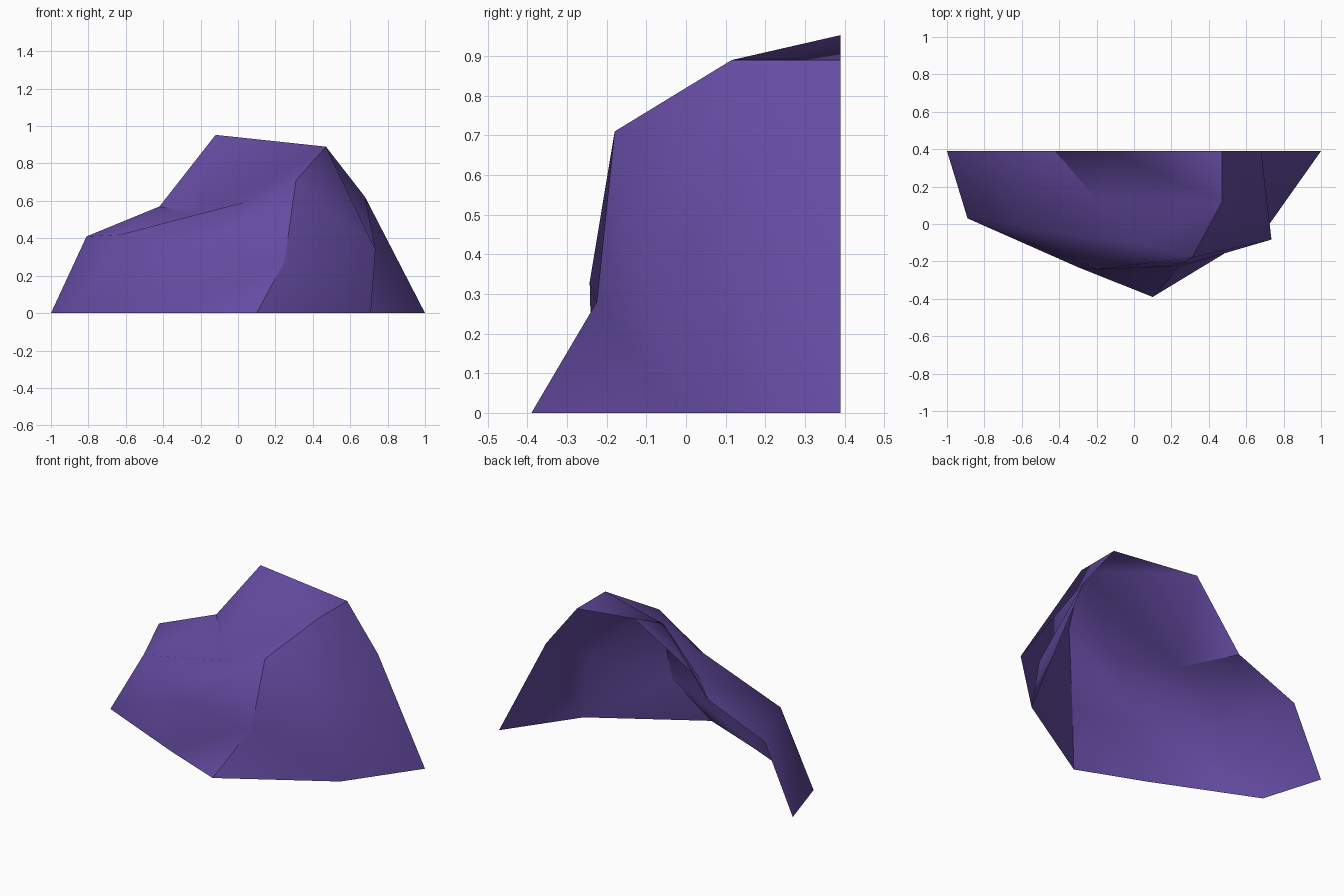
import bpy
import bmesh

if "Cube" in bpy.data.objects:
    bpy.data.objects.remove(bpy.data.objects["Cube"])

# Single flat purple stone colour
stone = bpy.data.materials.new("purple_stone")
stone.diffuse_color = (0.13, 0.071, 0.36, 1.0)
stone.use_nodes = True
stone.node_tree.nodes["Principled BSDF"].inputs["Base Color"].default_value = stone.diffuse_color

# Outlines of the cliff shell, each running from back left round the front to back right
ground = [(-1, .39, 0), (-.89, .03, 0), (-.29, -.235, 0),
          (.10, -.39, 0), (.71, -.02, 0), (1, .39, 0)]
shoulder = [(-.81, .39, .41), (-.63, -.02, .42), (-.20, -.243, .33),
            (.25, -.225, .28), (.735, -.083, .34), (.68, .39, .62)]

bm = bmesh.new()
lower = [bm.verts.new(p) for p in ground]
upper = [bm.verts.new(p) for p in shoulder]

# Steep rock walls between ground and shoulder; the front ones fold along a diagonal
for n in range(len(lower) - 1):
    a, b, c, d = lower[n], lower[n + 1], upper[n + 1], upper[n]
    if n == 2:
        walls = [(a, b, c), (a, c, d)]
    elif n == 3:
        walls = [(a, b, d), (b, c, d)]
    else:
        walls = [(a, b, c, d)]
    for wall in walls:
        bm.faces.new(wall)

# Crown: saddle, valley, front brow and the high peak
left_back, left, front, ridge, right, right_back = upper
saddle = bm.verts.new((-.42, .39, .57))
valley = bm.verts.new((-.20, .13, .52))
ledge = bm.verts.new((.03, -.105, .592))
brow = bm.verts.new((.31, -.18, .71))
peak_front = bm.verts.new((.47, .115, .89))
peak_back = bm.verts.new((.47, .39, .89))
summit = bm.verts.new((-.12, .39, .953))

for face in [(left_back, left, saddle),
             (left, valley, saddle),
             (left, front, ledge),
             (left, ledge, valley),
             (front, brow, ledge),
             (front, ridge, brow),
             (ridge, right, brow),
             (right, peak_front, brow),
             (right, right_back, peak_back, peak_front),
             (saddle, valley, summit),
             (valley, peak_front, summit),
             (peak_front, peak_back, summit),
             (valley, ledge, peak_front),
             (ledge, brow, peak_front)]:
    bm.faces.new(face)

# Smooth rock with hard edges along the main ridge and the saddle crease
for face in bm.faces:
    face.smooth = True
crest = [lower[3], ridge, brow, peak_front, peak_back]
for p, q in list(zip(crest, crest[1:])) + [(saddle, valley)]:
    bm.edges.get((p, q)).smooth = False

# Open-backed rock object
mesh = bpy.data.meshes.new("cliff_rock")
bm.to_mesh(mesh)
bm.free()
mesh.materials.append(stone)
rock = bpy.data.objects.new("cliff_rock", mesh)
bpy.context.collection.objects.link(rock)
